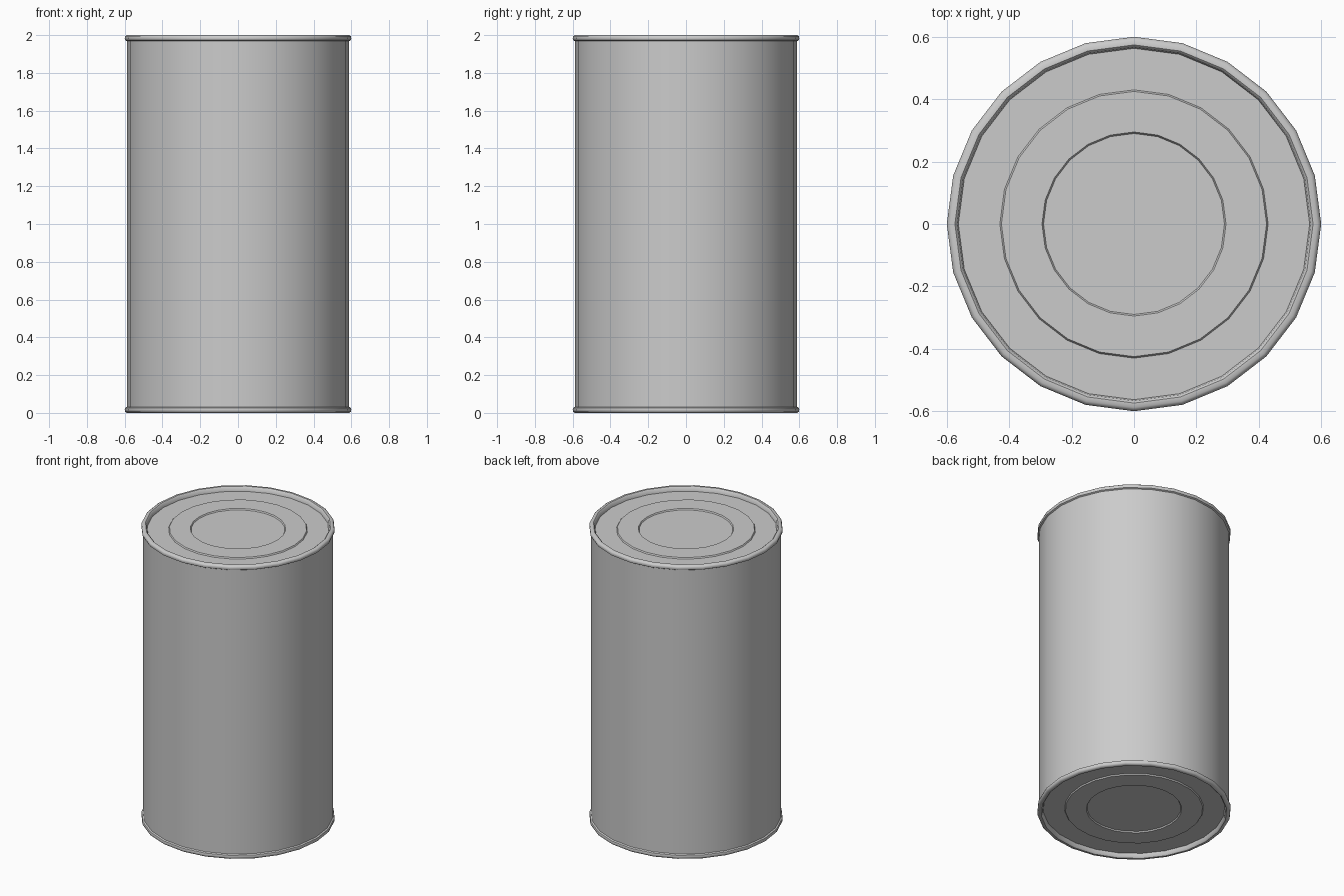
import bpy, bmesh
from math import cos, sin, tau, radians

SIDES = 24

cube = bpy.data.objects.get("Cube")
if cube:
    bpy.data.objects.remove(cube, do_unlink=True)

metal = bpy.data.materials.new("tin grey")
metal.use_nodes = True
grey = (0.6, 0.6, 0.6, 1)
metal.diffuse_color = grey
metal.node_tree.nodes["Principled BSDF"].inputs["Base Color"].default_value = grey


def lathe(name, profile):
    """Turn (radius, height) points about the z axis; radius 0 closes with a flat disc."""
    bm = bmesh.new()
    rings = []
    for r, z in profile:
        if r:
            rings.append([bm.verts.new((r * cos(tau * i / SIDES), r * sin(tau * i / SIDES), z))
                          for i in range(SIDES)])
    for a, b in zip(rings, rings[1:]):
        for i in range(SIDES):
            j = (i + 1) % SIDES
            bm.faces.new((a[i], a[j], b[j], b[i]))
    if profile[-1][0] == 0:
        bm.faces.new(rings[-1])
    bmesh.ops.recalc_face_normals(bm, faces=bm.faces)
    mesh = bpy.data.meshes.new(name)
    bm.to_mesh(mesh)
    bm.free()
    mesh.materials.append(metal)
    obj = bpy.data.objects.new(name, mesh)
    bpy.context.collection.objects.link(obj)
    bpy.ops.object.select_all(action="DESELECT")
    obj.select_set(True)
    bpy.context.view_layer.objects.active = obj
    bpy.ops.object.shade_smooth_by_angle(angle=radians(40))
    return obj


# Rolled seam, then the recessed end panel stepping in at two pressed rings
end_profile = [(0.588, 0.032), (0.597, 0.027), (0.6, 0.016), (0.597, 0.006), (0.588, 0),
               (0.574, 0), (0.567, 0.006), (0.563, 0.03), (0.43, 0.03), (0.425, 0.022),
               (0.295, 0.022), (0.29, 0.03), (0, 0.03)]

lathe("can_body", [(0.588, 0.03), (0.588, 1.97)])
lathe("bottom_end", end_profile)
lathe("top_end", [(r, 2 - z) for r, z in end_profile])

# Point every surface outward
for name, outward in (("can_body", lambda f: f.normal.dot(f.center) > 0),
                      ("bottom_end", lambda f: f.normal.z < 0),
                      ("top_end", lambda f: f.normal.z > 0)):
    mesh = bpy.data.objects[name].data
    probe = max(mesh.polygons, key=lambda f: f.area)
    if not outward(probe):
        mesh.flip_normals()
